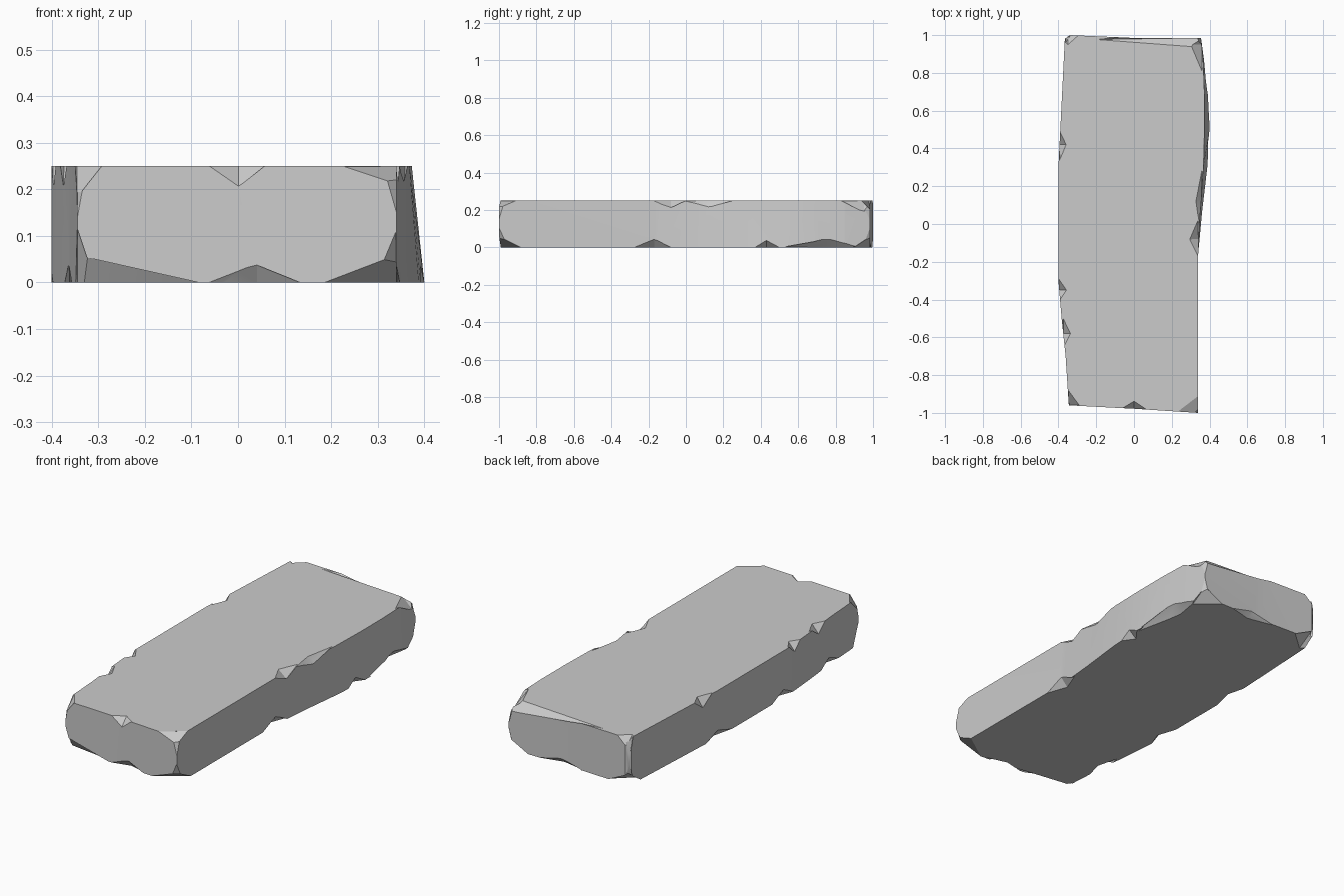
import bpy, bmesh, random
from mathutils import Matrix, Vector, Euler

random.seed(4)
H = 0.25

# slab outline, counter-clockwise: x at the bottom, x at the top, y
OUTLINE = [
    (-0.345, -0.345, -0.96), (0, 0, -0.978), (0.34, 0.34, -1.0),
    (0.34, 0.34, -0.16), (0.36, 0.35, 0.06), (0.388, 0.368, 0.3),
    (0.40, 0.373, 0.5), (0.394, 0.373, 0.68), (0.373, 0.367, 0.85),
    (0.355, 0.355, 0.985), (0, 0, 0.985), (-0.34, -0.34, 1.0),
    (-0.366, -0.366, 0.98), (-0.40, -0.40, 0.3), (-0.40, -0.40, -0.3),
    (-0.383, -0.383, -0.5), (-0.362, -0.362, -0.7),
]

# chips knocked off the upper rim: x, y, then reach along x, y, z
TOP_CHIPS = [
    (0.34, -1.0, 0.12, 0.09, 0.04), (0.34, -1.0, 0.03, 0.03, 0.115),
    (-0.345, -0.96, 0.055, 0.08, 0.07), (-0.345, -0.96, 0.02, 0.03, 0.12),
    (0, -0.978, 0.065, 0.04, 0.045),
    (0.36, 0.985, 0.7, 0.05, 0.05), (0.36, 0.95, 0.06, 0.14, 0.06),
    (0.355, 0.985, 0.03, 0.06, 0.115),
    (-0.35, 1.0, 0.06, 0.05, 0.05), (-0.36, 0.99, 0.03, 0.03, 0.115),
    (0.34, -0.08, 0.045, 0.1, 0.04), (0.357, 0.12, 0.03, 0.18, 0.035),
    (-0.394, 0.42, 0.035, 0.08, 0.05), (-0.397, -0.35, 0.04, 0.06, 0.045),
    (-0.375, -0.58, 0.04, 0.08, 0.045),
]

# chips along the lower rim
BOTTOM_CHIPS = [
    (-0.345, -0.96, 0.36, 0.04, 0.06), (-0.345, -0.96, 0.04, 0.06, 0.12),
    (0.34, -1.0, 0.17, 0.12, 0.06), (0.34, -1.0, 0.05, 0.05, 0.115),
    (0.04, -0.98, 0.12, 0.03, 0.04),
    (0.34, -0.17, 0.04, 0.11, 0.045), (0.398, 0.43, 0.05, 0.07, 0.045),
    (0.385, 0.77, 0.05, 0.3, 0.05), (0.355, 0.985, 0.12, 0.1, 0.06),
    (0.355, 0.985, 0.03, 0.05, 0.115), (-0.35, 0.99, 0.12, 0.1, 0.06),
    (-0.36, 0.99, 0.03, 0.04, 0.115), (0.05, 0.985, 0.15, 0.03, 0.03),
    (-0.40, 0.3, 0.03, 0.12, 0.04), (-0.40, -0.25, 0.035, 0.1, 0.045),
    (-0.362, -0.68, 0.03, 0.12, 0.04),
]


def make_object(name, bm):
    bmesh.ops.recalc_face_normals(bm, faces=bm.faces[:])
    mesh = bpy.data.meshes.new(name)
    bm.to_mesh(mesh)
    bm.free()
    obj = bpy.data.objects.new(name, mesh)
    bpy.context.scene.collection.objects.link(obj)
    return obj


def chip_cutter(x, y, z, rx, ry, rz):
    """Octahedron centred on the rim, so it bevels away a short chip."""
    bm = bmesh.new()
    corners = [bm.verts.new(v) for v in
               ((1, 0, 0), (0, 1, 0), (-1, 0, 0), (0, -1, 0), (0, 0, 1), (0, 0, -1))]
    for i in range(4):
        for tip in corners[4:]:
            bm.faces.new((corners[i], corners[(i + 1) % 4], tip))
    tilt = Euler([random.uniform(-0.025, 0.025) for _ in range(3)]).to_matrix().to_4x4()
    size = Matrix.Diagonal(Vector((rx, ry, rz, 1)))
    bm.transform(Matrix.Translation((x, y, z)) @ tilt @ size)
    cutter = make_object("chip_cutter", bm)
    cutter.hide_render = True
    return cutter


# slab body
bm = bmesh.new()
low = [bm.verts.new((a, y, 0)) for a, b, y in OUTLINE]
high = [bm.verts.new((b, y, H)) for a, b, y in OUTLINE]
bm.faces.new(low[::-1])
bm.faces.new(high)
for i in range(len(low)):
    j = (i + 1) % len(low)
    bm.faces.new((low[i], low[j], high[j], high[i]))
slab = make_object("stone_slab", bm)
bpy.context.view_layer.objects.active = slab
slab.select_set(True)

# chipped rims
chips = [(x, y, H + 0.001, *r) for x, y, *r in TOP_CHIPS]
chips += [(x, y, -0.001, *r) for x, y, *r in BOTTOM_CHIPS]
for chip in chips:
    cutter = chip_cutter(*chip)
    mod = slab.modifiers.new("chip", 'BOOLEAN')
    mod.operation = 'DIFFERENCE'
    mod.solver = 'EXACT'
    mod.object = cutter
    bpy.ops.object.modifier_apply(modifier=mod.name)
    bpy.data.objects.remove(cutter)

bpy.ops.object.shade_smooth_by_angle(angle=0.35)
